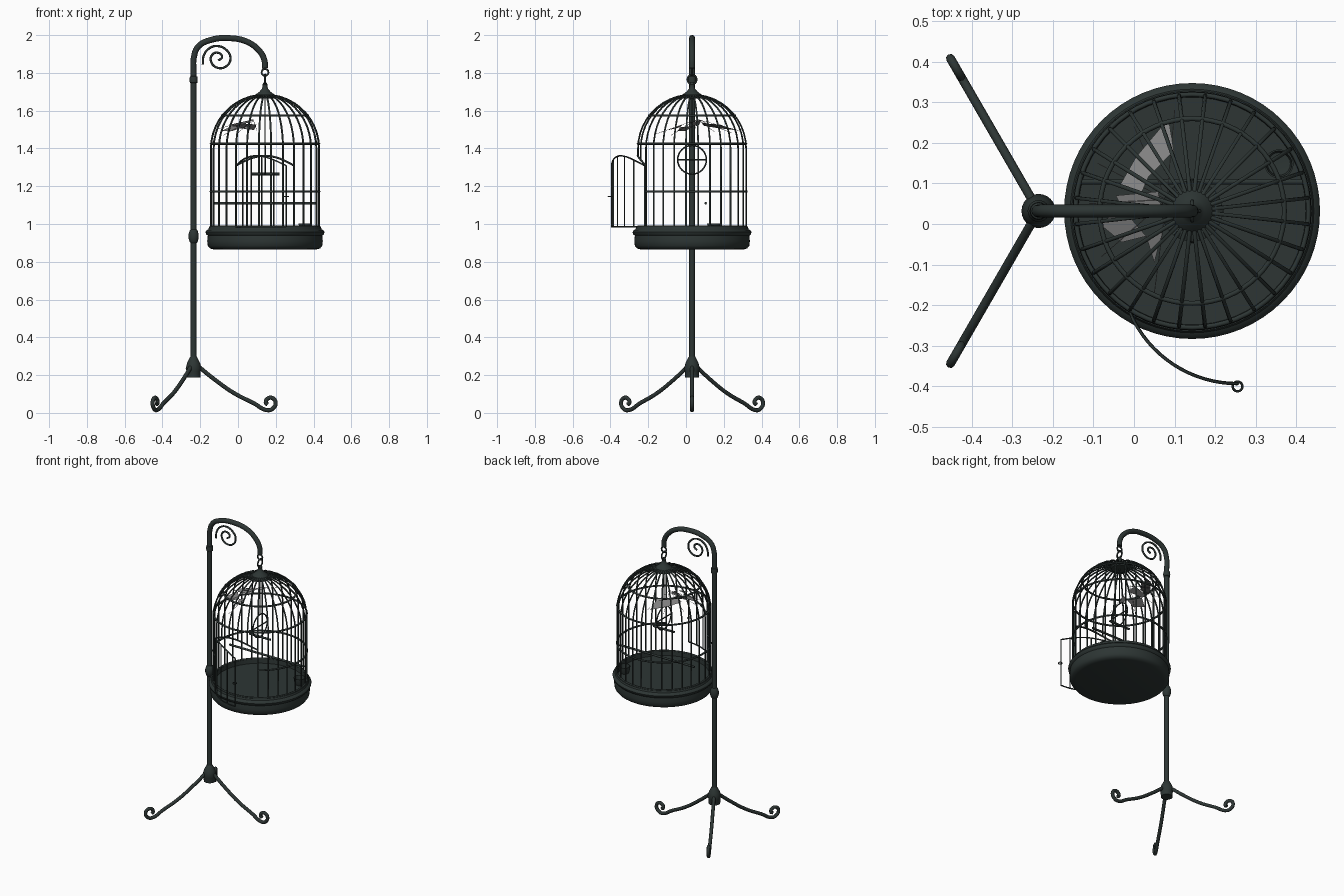
import bpy, bmesh, math
from math import sin, cos, pi, radians, sqrt

if "Cube" in bpy.data.objects:
    bpy.data.objects.remove(bpy.data.objects["Cube"])

CX, CY, R = 0.143, 0.032, 0.288     # cage axis and wire radius
PX = -0.235                         # pole axis
SPRING, DOME = 1.40, 0.285          # dome start height and rise
N = 28                              # bars round the cage
DOOR_A, DOOR_H = radians(270), 2.5 * 2 * pi / N   # opening spans five bar spaces


def material(name, rgb):
    m = bpy.data.materials.new(name)
    m.diffuse_color = (*rgb, 1)
    m.use_nodes = True
    m.node_tree.nodes["Principled BSDF"].inputs["Base Color"].default_value = m.diffuse_color
    return m


IRON = material("dark iron", (0.026, 0.036, 0.034))
GREY = material("pale grey", (0.22, 0.22, 0.22))


def finish(ob, mat, angle=40):
    ob.data.materials.clear()
    ob.data.materials.append(mat)
    bpy.ops.object.select_all(action='DESELECT')
    ob.select_set(True)
    bpy.context.view_layer.objects.active = ob
    bpy.ops.object.shade_smooth_by_angle(angle=radians(angle))
    return ob


def wires(name, paths, r, closed=False, smooth=False, sides=2, mat=IRON):
    """Round wire along each path, all joined in one mesh."""
    cu = bpy.data.curves.new(name, 'CURVE')
    cu.dimensions = '3D'
    cu.bevel_depth, cu.bevel_resolution = r, sides
    cu.use_fill_caps = True
    cu.resolution_u = 6
    for path in paths:
        if smooth:
            s = cu.splines.new('BEZIER')
            s.bezier_points.add(len(path) - 1)
            for p, co in zip(s.bezier_points, path):
                p.co = co
                p.handle_left_type = p.handle_right_type = 'AUTO'
        else:
            s = cu.splines.new('POLY')
            s.points.add(len(path) - 1)
            for p, co in zip(s.points, path):
                p.co = (*co, 1)
        s.use_cyclic_u = closed
    ob = bpy.data.objects.new(name, cu)
    bpy.context.collection.objects.link(ob)
    bpy.ops.object.select_all(action='DESELECT')
    ob.select_set(True)
    bpy.context.view_layer.objects.active = ob
    bpy.ops.object.convert(target='MESH')
    return finish(bpy.context.view_layer.objects.active, mat, 60)


def lathe(name, profile, x, y, steps=32):
    """Turn an (r, z) profile about a vertical axis."""
    bm = bmesh.new()
    vs = [bm.verts.new((r, 0, z)) for r, z in profile]
    es = [bm.edges.new(e) for e in zip(vs, vs[1:])]
    bmesh.ops.spin(bm, geom=vs + es, cent=(0, 0, 0), axis=(0, 0, 1),
                   angle=2 * pi, steps=steps, use_duplicate=False)
    bmesh.ops.remove_doubles(bm, verts=bm.verts, dist=1e-5)
    bmesh.ops.recalc_face_normals(bm, faces=bm.faces)
    me = bpy.data.meshes.new(name)
    bm.to_mesh(me)
    bm.free()
    ob = bpy.data.objects.new(name, me)
    bpy.context.collection.objects.link(ob)
    ob.location = (x, y, 0)
    return finish(ob, IRON)


def on_cage(a, r, z):
    return (CX + r * cos(a), CY + r * sin(a), z)


def arc(a0, a1, r, z, n):
    return [on_cage(a0 + (a1 - a0) * i / n, r, z) for i in range(n + 1)]


def arch_z(t):
    """Door arch height, t from -1 to 1 across the door."""
    return 1.309 + 0.052 * cos(t * pi / 2)


# Stand: pole with curved arm, collars, hub
wires("pole_and_arm", [[(PX, CY, z) for z in (0.2, 1.0, 1.8)] + [
    (-0.234, CY, 1.88), (-0.21, CY, 1.94), (-0.145, CY, 1.974), (-0.05, CY, 1.984),
    (0.045, CY, 1.966), (0.11, CY, 1.92), (0.139, CY, 1.87), (0.143, CY, 1.825)]],
    0.0158, smooth=True, sides=4)
lathe("lower_hub", [(0, 0.188), (0.036, 0.188), (0.037, 0.22), (0.042, 0.235),
                    (0.034, 0.265), (0.02, 0.293), (0.015, 0.30)], PX, CY, 24)
lathe("middle_collar", [(0.015, 0.898), (0.021, 0.905), (0.027, 0.925), (0.027, 0.945),
                        (0.021, 0.965), (0.015, 0.972)], PX, CY, 24)
lathe("upper_collar", [(0.015, 1.745), (0.02, 1.748), (0.022, 1.765),
                       (0.02, 1.78), (0.015, 1.783)], PX, CY, 24)

# Three legs with curled feet
leg = [(0.02, 0.25), (0.12, 0.17), (0.215, 0.104), (0.315, 0.053), (0.395, 0.014),
       (0.42, 0.024), (0.434, 0.05), (0.42, 0.077), (0.393, 0.076), (0.383, 0.052), (0.393, 0.045)]
wires("legs", [[(PX + d * cos(a), CY + d * sin(a), z) for d, z in leg]
               for a in (0, 2 * pi / 3, -2 * pi / 3)], 0.011, smooth=True)

# Scroll under the arm
scroll = [(-0.186, 1.845), (-0.182, 1.89), (-0.152, 1.93), (-0.107, 1.942), (-0.06, 1.92),
          (-0.04, 1.88), (-0.056, 1.84), (-0.105, 1.826), (-0.142, 1.858), (-0.138, 1.894),
          (-0.107, 1.907), (-0.084, 1.885), (-0.105, 1.865)]
wires("scroll", [[(x, CY, z) for x, z in scroll]], 0.006, smooth=True)

# Hanging links
circle = [i * pi / 8 for i in range(16)]
wires("hook_ring", [[(CX + 0.018 * cos(a), CY, 1.803 + 0.018 * sin(a)) for a in circle]],
      0.005, closed=True)
wires("chain_link", [[(CX, CY + 0.024 * cos(a), 1.765 + 0.026 * sin(a)) for a in circle]],
      0.005, closed=True)

# Cage cap and tray
lathe("cap", [(0, 1.664), (0.05, 1.664), (0.055, 1.674), (0.048, 1.687), (0.03, 1.70),
              (0.017, 1.715), (0.012, 1.73), (0.014, 1.738), (0.008, 1.748), (0, 1.75)], CX, CY)
lathe("tray", [(0, 0.865), (0.272, 0.865), (0.292, 0.871), (0.303, 0.885), (0.306, 0.91),
               (0.303, 0.938), (0.312, 0.946), (0.315, 0.957), (0.309, 0.967), (0.30, 0.972),
               (0.296, 0.983), (0.282, 0.983), (0.28, 0.955), (0, 0.955)], CX, CY, 64)

# Cage bars, shortened above the door opening
bars, stubs = [], []
for i in range(N):
    a = 2 * pi * (i + 0.5) / N
    off = (a - DOOR_A) / DOOR_H
    z0 = arch_z(off) if abs(off) < 0.99 else 0.95
    path = [on_cage(a, R, z0)]
    for k in range(11):
        t = radians(82) * k / 10
        path.append(on_cage(a, R * cos(t), SPRING + DOME * sin(t)))
    bars.append(path)
    # short tips of the cap between the bars
    b = a + pi / N
    stubs.append([on_cage(b, 0.045, 1.674), on_cage(b, 0.075, 1.674)])
wires("cage_bars", bars, 0.005, sides=1)
wires("cap_tips", stubs, 0.004, sides=1)

# Hoops round the cage; the waist hoop stops at the door opening
hoops = []
for z in (0.985, 1.425, 1.575):
    r = R * sqrt(1 - max(0, (z - SPRING) / DOME) ** 2)
    hoops.append(arc(0, 2 * pi, r, z, 64)[:-1])
wires("cage_hoops", hoops, 0.006, closed=True)
wires("waist_hoop", [arc(DOOR_A + DOOR_H, DOOR_A - DOOR_H + 2 * pi, R, 1.172, 56)], 0.006)

# Door opening frame
ts = [i / 8 - 1 for i in range(17)]
wires("door_opening", [[on_cage(DOOR_A + DOOR_H * t, R, arch_z(t)) for t in ts]], 0.0055)


# Open door, swung out on its left edge
def on_door(t, z):
    a = DOOR_A + (t - 1) * radians(33.3)
    return (0.255 + 0.288 * cos(a), -0.105 + 0.288 * sin(a), z)


door = [[on_door(t, arch_z(t)) for t in ts], [on_door(t, 0.985) for t in ts]]
door += [[on_door(t, 0.985), on_door(t, arch_z(t))] for t in [i * 0.4 - 1 for i in range(6)]]
wires("door", door, 0.0042, sides=1)
wires("door_latch", [[(0.255 + 0.012 * cos(a), -0.40 + 0.012 * sin(a), 1.145) for a in circle]],
      0.003, closed=True, sides=1)

# Perches and swing
wires("long_perch", [[(-0.135, 0.104, 1.11), (0.42, 0.104, 1.11)]], 0.007)
wires("swing_hoop", [[(CX, CY + 0.076 * cos(i * pi / 16), 1.34 + 0.076 * sin(i * pi / 16))
                      for i in range(32)]], 0.004, closed=True)
wires("swing_crossbar", [[(CX, CY - 0.076, 1.34), (CX, CY + 0.076, 1.34)]], 0.004)
wires("swing_hanger", [[(CX, CY, 1.415), (CX, CY, 1.67)]], 0.003, sides=1)
wires("swing_perch", [[(0.065, CY, 1.265), (0.22, CY, 1.265)]], 0.007)

# Feeding cup
lathe("feeding_cup", [(0, 0.957), (0.026, 0.957), (0.034, 0.98), (0.036, 1.003),
                      (0.032, 1.003), (0.028, 0.975), (0, 0.972)], 0.357, 0.148, 20)


# Torn web sheet draped from a ridge, with loose strands
def web(x, y):
    return (x, y, 1.537 + 0.25 * x - 0.32 * abs(y - 0.07))


patches = [[(0.085, 0.26), (0.098, 0.18), (0.035, 0.115), (0.005, 0.165)],
           [(0.035, 0.115), (0.005, 0.165), (-0.035, 0.095), (0.02, 0.08)],
           [(0.06, 0.08), (0.07, 0.02), (-0.03, 0.04), (-0.045, 0.07)],
           [(-0.085, 0.0), (-0.03, 0.04), (0.03, -0.03), (-0.03, -0.045)],
           [(0.03, -0.03), (0.07, -0.02), (0.05, -0.095)]]
bm = bmesh.new()
for p in patches:
    bm.faces.new([bm.verts.new(web(*q)) for q in p])
bm.normal_update()
for f in bm.faces:
    if f.normal.z < 0:
        f.normal_flip()
me = bpy.data.meshes.new("web_sheet")
bm.to_mesh(me)
bm.free()
sheet = bpy.data.objects.new("web_sheet", me)
bpy.context.collection.objects.link(sheet)
finish(sheet, GREY)
strands = [[web(0.08, 0.06), web(x, y)] for x, y in
           [(0.10, 0.28), (0.0, 0.24), (-0.09, 0.15), (-0.11, 0.05), (-0.08, -0.08), (0.05, -0.17)]]
wires("web_strands", strands, 0.001, sides=0, mat=GREY)
